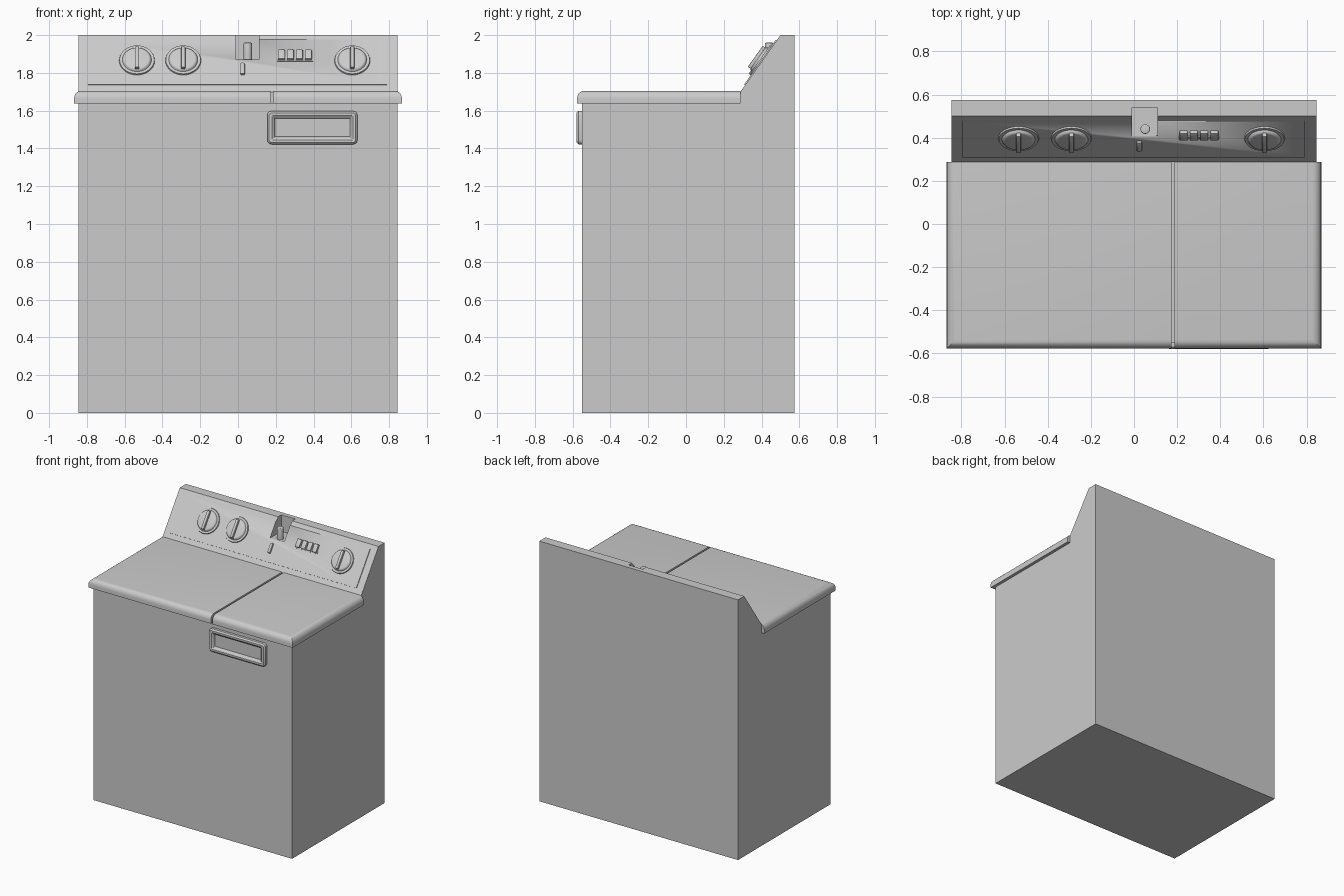
import bpy, bmesh, math
from mathutils import Matrix, Vector

if "Cube" in bpy.data.objects:
    bpy.data.objects.remove(bpy.data.objects["Cube"])

# Frame of the sloped console: local x = across, y = up the slope, z = outward
LOW, HIGH = Vector((0, 0.288, 1.70)), Vector((0, 0.50, 2.0))
UP = (HIGH - LOW).normalized()
OUT = Vector((1, 0, 0)).cross(UP)
SLOPE = Matrix.Translation(LOW) @ Matrix((Vector((1, 0, 0)), UP, OUT)).transposed().to_4x4()
RISE = UP.z


def finish(bm, name, matrix=None):
    if matrix:
        bm.transform(matrix)
    bmesh.ops.recalc_face_normals(bm, faces=bm.faces)
    me = bpy.data.meshes.new(name)
    bm.to_mesh(me)
    bm.free()
    ob = bpy.data.objects.new(name, me)
    bpy.context.collection.objects.link(ob)
    bpy.ops.object.select_all(action='DESELECT')
    ob.select_set(True)
    bpy.context.view_layer.objects.active = ob
    bpy.ops.object.shade_smooth_by_angle(angle=math.radians(32))
    return ob


def box(name, lo, hi, matrix=None, bevel=0, pick=None, segments=2):
    bm = bmesh.new()
    bmesh.ops.create_cube(bm, size=1)
    for v in bm.verts:
        v.co = Vector([(a + b) / 2 + c * (b - a) for a, b, c in zip(lo, hi, v.co)])
    if bevel:
        edges = [e for e in bm.edges if pick is None or pick((e.verts[0].co + e.verts[1].co) / 2)]
        bmesh.ops.bevel(bm, geom=edges, offset=bevel, segments=segments, profile=0.5, affect='EDGES')
    return finish(bm, name, matrix)


def disc(name, r1, r2, z0, z1, matrix, bevel=0):
    bm = bmesh.new()
    bmesh.ops.create_cone(bm, cap_ends=True, segments=32, radius1=r1, radius2=r2, depth=z1 - z0,
                          matrix=Matrix.Translation((0, 0, (z0 + z1) / 2)))
    if bevel:
        edges = [e for e in bm.edges if all(v.co.z > z1 - 1e-4 for v in e.verts)]
        bmesh.ops.bevel(bm, geom=edges, offset=bevel, segments=3, profile=0.5, affect='EDGES')
    return finish(bm, name, matrix)


def cut(ob, cutter):
    mod = ob.modifiers.new("cut", 'BOOLEAN')
    mod.operation, mod.solver, mod.object = 'DIFFERENCE', 'EXACT', cutter
    bpy.context.view_layer.objects.active = ob
    bpy.ops.object.modifier_apply(modifier=mod.name)


def up_slope(z):
    return (z - LOW.z) / RISE


# Cabinet and console back in one side profile
profile = [(-0.55, 0), (0.575, 0), (0.575, 2.0), (0.50, 2.0), (0.288, 1.70), (0.288, 1.64), (-0.55, 1.64)]
bm = bmesh.new()
face = bm.faces.new([bm.verts.new((-0.845, y, z)) for y, z in profile])
ext = bmesh.ops.extrude_face_region(bm, geom=[face])
bmesh.ops.translate(bm, vec=(1.69, 0, 0), verts=[g for g in ext['geom'] if isinstance(g, bmesh.types.BMVert)])
cabinet = finish(bm, "cabinet")

# Control panel plate on the slope
panel = box("control_panel", (-0.795, up_slope(1.735), -0.01), (0.79, up_slope(1.972), 0.006), SLOPE)

# Notch in the console with a round plunger standing in it
notch = box("notch_cutter", (-0.01, 0.38, 1.872), (0.11, 0.54, 2.1))
cut(cabinet, notch)
cut(panel, notch)
bpy.data.objects.remove(notch)
disc("plunger", 0.022, 0.022, 1.868, 1.96, Matrix.Translation((0.052, 0.44, 0)), 0.006)

# Lids of the two tubs, rounded along the front and outer side
for name, x0, x1, outer in (("wash_lid", -0.868, 0.173, -0.868), ("spin_lid", 0.187, 0.868, 0.868)):
    box(name, (x0, -0.577, 1.638), (x1, 0.288, 1.705), None, 0.04,
        lambda c, o=outer: c.z > 1.70 and (c.y < -0.57 or abs(c.x - o) < 1e-4), 5)

# Rotary dials: skirt, domed body and grip bar
for i, x in enumerate((-0.535, -0.29, 0.605)):
    m = SLOPE @ Matrix.Translation((x, up_slope(1.862), 0))
    disc(f"dial_skirt_{i}", 0.096, 0.092, 0, 0.014, m)
    disc(f"dial_body_{i}", 0.078, 0.070, 0.012, 0.027, m, 0.008)
    box(f"dial_grip_{i}", (-0.011, -0.068, 0.02), (0.011, 0.068, 0.044), m, 0.004)

# Row of push buttons and one indicator switch
for i in range(4):
    x = 0.23 + i * 0.0475
    box(f"push_button_{i}", (x - 0.019, up_slope(1.862), 0), (x + 0.019, up_slope(1.912), 0.022), SLOPE, 0.005)
box("button_base", (0.207, up_slope(1.857), 0), (0.397, up_slope(1.875), 0.010), SLOPE)
box("indicator_switch", (0.012, up_slope(1.785), 0), (0.036, up_slope(1.845), 0.02), SLOPE, 0.007)

# Front badge frame: lofted rectangular rings around an inner plate
rings = [(0.0, -0.545), (0.0, -0.570), (0.01, -0.580), (0.024, -0.580), (0.036, -0.570), (0.040, -0.556)]
bm = bmesh.new()
prev = None
for inset, y in rings:
    x0, x1, z0, z1 = 0.155 + inset, 0.632 - inset, 1.422 + inset, 1.598 - inset
    r = max(0.022 - inset, 0.003)
    pts = []
    for cx, cz, a in ((x1 - r, z1 - r, 0), (x0 + r, z1 - r, 90), (x0 + r, z0 + r, 180), (x1 - r, z0 + r, 270)):
        for k in range(4):
            t = math.radians(a + 30 * k)
            pts.append(bm.verts.new((cx + r * math.cos(t), y, cz + r * math.sin(t))))
    if prev:
        for j in range(len(pts)):
            n = (j + 1) % len(pts)
            bm.faces.new((prev[j], prev[n], pts[n], pts[j]))
    else:
        bm.faces.new(pts)
    prev = pts
bm.faces.new(prev)
finish(bm, "front_frame")
